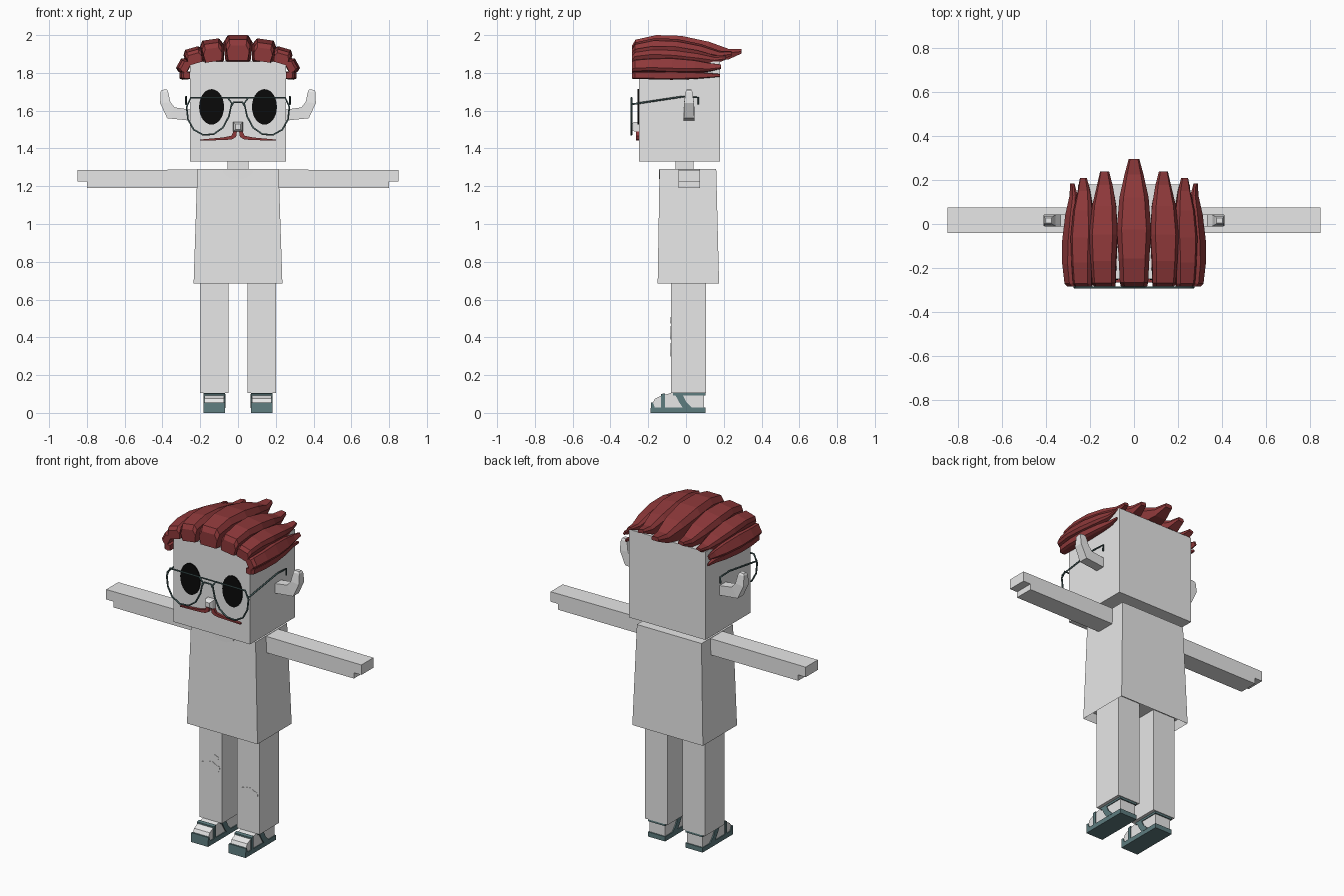
import bpy, bmesh, math
from mathutils import Vector

cube = bpy.data.objects.get("Cube")
if cube:
    bpy.data.objects.remove(cube, do_unlink=True)


def material(name, rgb):
    m = bpy.data.materials.new(name)
    m.use_nodes = True
    m.diffuse_color = (*rgb, 1)
    m.node_tree.nodes["Principled BSDF"].inputs["Base Color"].default_value = (*rgb, 1)
    return m


GREY = material("light grey", (0.8, 0.8, 0.8))
RED = material("auburn red", (0.27, 0.04, 0.042))
BLACK = material("eye black", (0.003, 0.003, 0.003))
TEAL = material("sandal teal", (0.11, 0.2, 0.21))
FRAME = material("frame green", (0.06, 0.11, 0.11))


def finish(name, bm, mat):
    bmesh.ops.recalc_face_normals(bm, faces=bm.faces)
    me = bpy.data.meshes.new(name)
    bm.to_mesh(me)
    bm.free()
    me.materials.append(mat)
    ob = bpy.data.objects.new(name, me)
    bpy.context.collection.objects.link(ob)
    return ob


def loft(name, rings, mat):
    """Skin a list of equal-length point rings and cap both ends."""
    bm = bmesh.new()
    loops = [[bm.verts.new(p) for p in ring] for ring in rings]
    n = len(loops[0])
    for a, b in zip(loops, loops[1:]):
        for i in range(n):
            j = (i + 1) % n
            bm.faces.new((a[i], a[j], b[j], b[i]))
    bm.faces.new(loops[0])
    bm.faces.new(loops[-1])
    return finish(name, bm, mat)


def prism_y(name, pts, y0, y1, mat):
    return loft(name, [[(x, y, z) for x, z in pts] for y in (y0, y1)], mat)


def prism_x(name, pts, x0, x1, mat):
    return loft(name, [[(x, y, z) for y, z in pts] for x in (x0, x1)], mat)


def rect(x0, x1, y0, y1, z):
    return [(x0, y0, z), (x1, y0, z), (x1, y1, z), (x0, y1, z)]


def box(name, x, y, z, mat):
    x0, x1 = sorted(x)
    return loft(name, [rect(x0, x1, *y, h) for h in z], mat)


def wire(name, pts, mat, radius=0.005, closed=False):
    cu = bpy.data.curves.new(name, "CURVE")
    cu.dimensions = "3D"
    cu.bevel_depth = radius
    cu.bevel_resolution = 1
    cu.use_fill_caps = True
    sp = cu.splines.new("POLY")
    sp.points.add(len(pts) - 1)
    for p, co in zip(sp.points, pts):
        p.co = (*co, 1)
    sp.use_cyclic_u = closed
    cu.materials.append(mat)
    ob = bpy.data.objects.new(name, cu)
    bpy.context.collection.objects.link(ob)


def ellipse(cx, cz, rx, rz, n, wobble=0.0):
    out = []
    for i in range(n):
        a = 2 * math.pi * i / n
        k = 1 + wobble * math.sin(i * 2.4)
        out.append((cx + rx * k * math.cos(a), cz + rz * k * math.sin(a)))
    return out


# Head, neck and nose
box("head", (-0.255, 0.255), (-0.25, 0.18), (1.33, 1.86), GREY)
box("neck", (-0.055, 0.055), (-0.055, 0.04), (1.27, 1.34), GREY)
nose = [[(x * s, y, 1.515 + z * s) for x, z in ((-1, -1), (1, -1), (1, 1), (-1, 1))]
        for y, s in ((-0.249, 0.026), (-0.275, 0.024), (-0.29, 0.014))]
loft("nose", nose, GREY)

# Tapered shirt, hollow at the hem
shirt = loft("shirt", [rect(-0.235, 0.235, -0.15, 0.175, 0.685),
                       rect(-0.215, 0.215, -0.14, 0.16, 1.29)], GREY)
bm = bmesh.new()
bm.from_mesh(shirt.data)
hem = min(bm.faces, key=lambda f: f.calc_center_median().z)
bmesh.ops.inset_region(bm, faces=[hem], thickness=0.02)
for v in hem.verts:
    v.co.z += 0.05
bm.to_mesh(shirt.data)
bm.free()

# Neckline plate
neckline = [(0.082 * math.cos(a), 1.288 - 0.05 * math.sin(a))
            for a in (math.pi * i / 10 for i in range(11))]
prism_y("neckline", neckline, -0.143, -0.138, GREY)

# Parts that repeat on both sides
LENS = [(0.055, 1.668), (0.25, 1.668), (0.272, 1.62), (0.265, 1.555), (0.235, 1.5),
        (0.185, 1.472), (0.13, 1.475), (0.08, 1.51), (0.048, 1.57), (0.033, 1.64)]
EAR = [(0.25, 1.545, 1.605), (0.34, 1.555, 1.62)]
MOUSTACHE = [(0.2, 1.441), (0.2, 1.447), (0.08, 1.458), (0.035, 1.467), (0.02, 1.5),
             (0.004, 1.5), (0.01, 1.462), (0.03, 1.449), (0.06, 1.445)]
ARM = [(0.2, 1.19), (0.8, 1.19), (0.8, 1.225), (0.85, 1.225), (0.85, 1.285), (0.2, 1.288)]

for s, side in ((1, "left"), (-1, "right")):
    def flip(pts):
        return [(s * p[0], *p[1:]) for p in pts]

    # Arm with stepped hand
    prism_y(side + "_arm", flip(ARM), -0.04, 0.075, GREY)

    # Eye and moustache half
    prism_y(side + "_eye", ellipse(s * 0.14, 1.62, 0.066, 0.094, 28), -0.256, -0.249, BLACK)
    prism_y(side + "_moustache", flip(MOUSTACHE), -0.266, -0.249, RED)

    # Upturned ear: inner and outer edge points with half depth
    ear = [((0.25, 1.605), (0.25, 1.547), 0.028), ((0.335, 1.617), (0.375, 1.56), 0.028),
           ((0.358, 1.645), (0.412, 1.64), 0.026), ((0.37, 1.7), (0.41, 1.7), 0.018),
           ((0.376, 1.712), (0.404, 1.71), 0.012)]
    rings = [[(s * p[0], 0.016 + d * k, p[1])
              for p, k in ((a, -1), (b, -1), (b, 1), (a, 1))] for a, b, d in ear]
    loft(side + "_ear", rings, GREY)

    # Glasses
    wire(side + "_lens_rim", [(s * x, -0.289, z) for x, z in LENS], FRAME, closed=True)
    temple = [(0.268, -0.289, 1.633), (0.275, -0.28, 1.635), (0.275, -0.02, 1.674),
              (0.275, 0.065, 1.67), (0.275, 0.065, 1.632)]
    wire(side + "_temple", flip(temple), FRAME)

    # Leg, ankle and foot
    box(side + "_leg", (s * 0.05, s * 0.2), (-0.08, 0.105), (0.105, 0.76), GREY)
    foot = [(-0.175, 0.025), (0.095, 0.025), (0.095, 0.11), (-0.06, 0.11), (-0.13, 0.092),
            (-0.165, 0.075), (-0.178, 0.05)]
    prism_x(side + "_foot", foot, s * 0.073, s * 0.177, GREY)

    # Sandal sole with raised toe, front strap, ankle strap, slanted side straps
    sole = [(-0.188, 0), (0.102, 0), (0.102, 0.028), (-0.165, 0.028), (-0.175, 0.055),
            (-0.185, 0.055)]
    prism_x(side + "_sole", sole, s * 0.068, s * 0.182, TEAL)
    strap = [(-0.132, 0.02), (-0.112, 0.02), (-0.112, 0.104), (-0.132, 0.1)]
    prism_x(side + "_toe_strap", strap, s * 0.068, s * 0.182, TEAL)
    box(side + "_ankle_strap", (s * 0.068, s * 0.182), (-0.068, 0.102), (0.092, 0.104), TEAL)
    slant = [(-0.06, 0.1), (-0.02, 0.1), (0.0, 0.06), (0.035, 0.025), (-0.015, 0.025),
             (-0.035, 0.055)]
    for x in (0.0705, 0.1795):
        prism_x(side + "_side_strap", slant, s * (x - 0.004), s * (x + 0.004), TEAL)

# Bridge of the glasses
wire("glasses_bridge", [(x, -0.289, z) for x, z in
     ((-0.035, 1.625), (-0.022, 1.645), (0.022, 1.645), (0.035, 1.625))], FRAME)
wire("glasses_top_bar", [(x, -0.289, 1.668) for x in (-0.06, 0.06)], FRAME, 0.004)

# Torn knee patches
for name, cx, cz, rx, rz in (("right_knee_patch", -0.128, 0.425, 0.064, 0.034),
                             ("right_small_patch", -0.104, 0.49, 0.032, 0.016),
                             ("left_knee_patch", 0.125, 0.335, 0.064, 0.034)):
    prism_y(name, ellipse(cx, cz, rx, rz, 14, 0.1), -0.082, -0.078, GREY)

# Hair locks swept from brow to back.
# Stations: fraction of length, width, underside, shoulder and crown as shares of height
STATIONS = [(0, 0.85, 0, 0.35, 0.6), (0.03, 0.92, 0, 0.6, 0.82), (0.22, 1, 0, 0.75, 1),
            (0.45, 1.12, 0, 0.7, 0.97), (0.7, 0.95, -0.05, 0.5, 0.74),
            (0.88, 0.62, 0.05, 0.3, 0.46), (1, 0.35, 0.28, 0.36, 0.46)]


def lock(name, cx, cz, half, height, roll, tip):
    r = math.radians(roll)
    u = Vector((math.cos(r), 0, -math.sin(r)))
    v = Vector((math.sin(r), 0, math.cos(r)))
    rings = []
    for t, w, low, mid, top in STATIONS:
        o = Vector((cx, -0.285 + t * (tip + 0.285), cz))
        section = ((-0.85, low), (0.85, low), (1, mid), (0.72, top), (-0.72, top), (-1, mid))
        rings.append([o + u * half * w * a + v * height * b for a, b in section])
    loft(name, rings, RED)


lock("centre_hair_lock", 0, 1.865, 0.07, 0.135, 0, 0.295)
for s, side in ((1, "left"), (-1, "right")):
    lock(side + "_crown_hair_lock", s * 0.128, 1.86, 0.058, 0.118, s * 8, 0.24)
    lock(side + "_upper_hair_lock", s * 0.222, 1.85, 0.047, 0.085, s * 16, 0.21)
    lock(side + "_temple_hair_lock", s * 0.262, 1.823, 0.036, 0.06, s * 62, 0.185)
    lock(side + "_lower_hair_lock", s * 0.254, 1.787, 0.021, 0.056, s * 90, 0.18)
